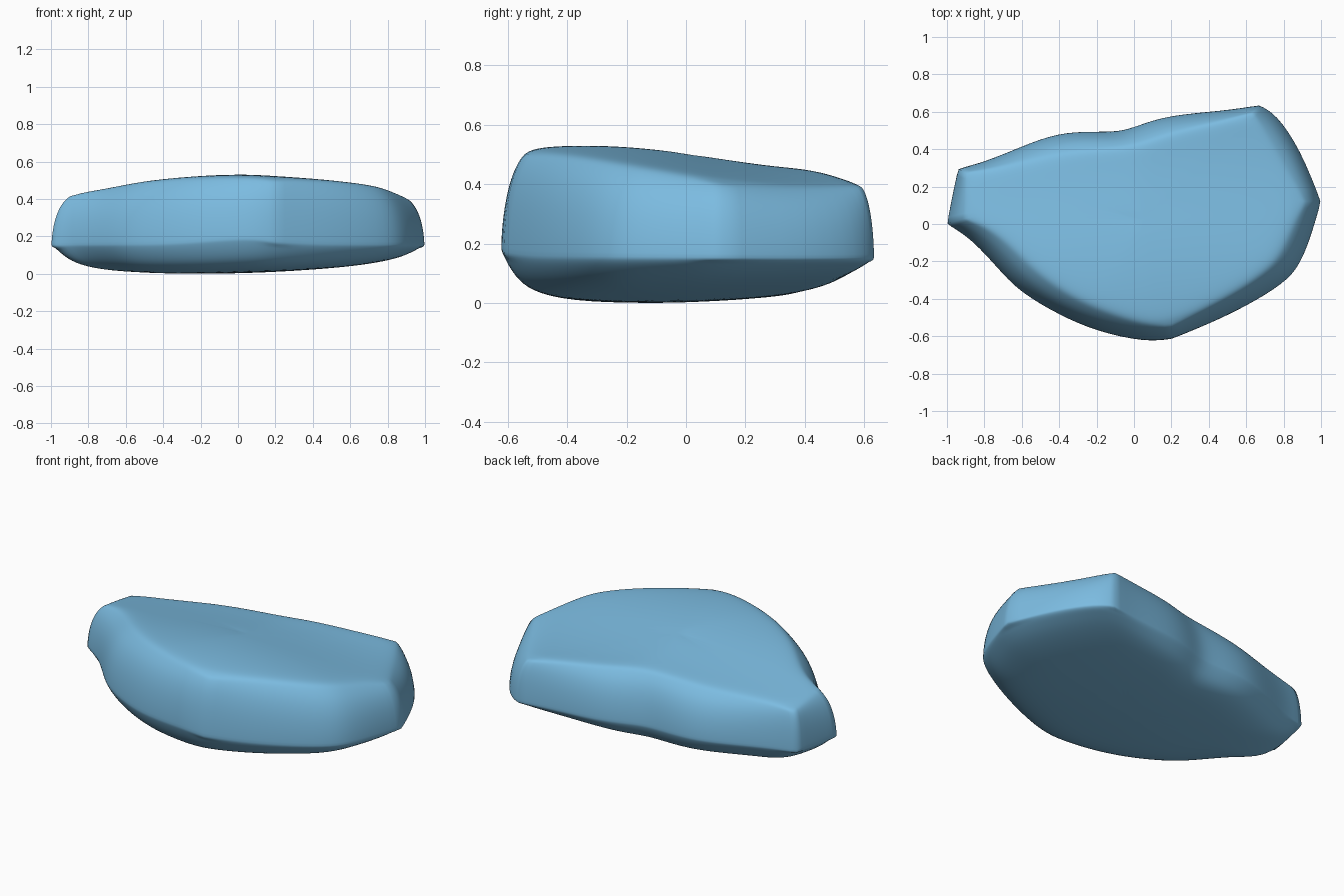
import bpy, bmesh, math
from mathutils import Vector

cube = bpy.data.objects.get("Cube")
if cube:
    bpy.data.objects.remove(cube, do_unlink=True)

# Widest outline of the slab and the matching rim of its top face
OUTLINE = [(-1.0, 0), (-.972, .15), (-.94, .295), (-.79, .335), (-.6, .415), (-.41, .488),
           (-.22, .495), (-.08, .492), (.02, .525), (.18, .582), (.48, .605), (.67, .635),
           (.76, .59), (.89, .4), (1.0, .12), (.955, -.04), (.89, -.22), (.8, -.32),
           (.6, -.44), (.4, -.535), (.2, -.615), (.06, -.632), (-.2, -.575),
           (-.4, -.487), (-.6, -.37), (-.7, -.27), (-.8, -.155), (-.9, -.06)]
RIM = [(-.905, .03), (-.91, .14), (-.905, .275), (-.78, .295), (-.6, .335), (-.4, .385),
       (-.2, .405), (-.06, .415), (.05, .44), (.2, .495), (.45, .55), (.635, .595),
       (.69, .52), (.79, .34), (.915, .12), (.86, .0), (.8, -.14), (.74, -.235),
       (.58, -.35), (.4, -.45), (.2, -.55), (.06, -.545), (-.16, -.475),
       (-.34, -.395), (-.51, -.275), (-.61, -.175), (-.71, -.08), (-.81, -.015)]
OUTLINE = [Vector(p) for p in OUTLINE]
RIM = [Vector(p) for p in RIM]
CENTRE = Vector((.05, .02))
CORNERS = (0, 2, 11, 14, 20)  # upright corners kept crisper


def top_z(p):
    return .492 - .08 * abs(p.x) ** 1.3 - .042 * math.sin(3.7 * (p.y - .075))


def bottom_z(p):
    return .004 + .06 * p.x ** 2 + .025 * p.x + .12 * p.y ** 2 + .03 * p.y


def edge_z(p):
    """Height of the lower edge, raised a little in the middle of the front."""
    bump = .04 * math.exp(-(p.x / .2) ** 2) if p.y < 0 else 0
    return .138 + bump


def scaled(points, s):
    return [CENTRE + (p - CENTRE) * s for p in points]


rings = []
# Rounded underside
for s in (.25, .5, .72):
    rings.append([(p.x, p.y, bottom_z(p)) for p in scaled(OUTLINE, s)])
for s, t in ((.87, .17), (.945, .55), (.99, .97)):
    rings.append([(p.x, p.y, bottom_z(p) * (1 - t) + edge_z(p) * t)
                  for p in scaled(OUTLINE, s)])
edge_ring = len(rings)
# Side wall leaning in to the top rim
for lean, t in ((0, .05), (.03, .25), (.19, .55), (.5, .8), (.88, .95)):
    ring = []
    for a, b in zip(OUTLINE, RIM):
        p = a.lerp(b, lean)
        ring.append((p.x, p.y, edge_z(a) * (1 - t) + (top_z(b) - .01) * t))
    rings.append(ring)
rim_ring = len(rings)
# Gently bowed top
for s, drop in ((.98, .007), (.9, 0), (.7, 0), (.45, 0), (.2, 0)):
    rings.append([(p.x, p.y, top_z(p) - drop) for p in scaled(RIM, s)])

bm = bmesh.new()
loops = [[bm.verts.new(co) for co in ring] for ring in rings]
n = len(OUTLINE)
for low, high in zip(loops, loops[1:]):
    for i in range(n):
        j = (i + 1) % n
        bm.faces.new((low[i], low[j], high[j], high[i]))
for loop, height in ((loops[0], bottom_z), (loops[-1], top_z)):
    mid = bm.verts.new((CENTRE.x, CENTRE.y, height(CENTRE)))
    for i in range(n):
        bm.faces.new((loop[i], loop[(i + 1) % n], mid))
bmesh.ops.recalc_face_normals(bm, faces=bm.faces)

# Partly crease the lower edge and the upright corners
crease = bm.edges.layers.float.new("crease_edge")
for i in range(n):
    bm.edges.get((loops[edge_ring][i], loops[edge_ring][(i + 1) % n]))[crease] = .4
for i in CORNERS:
    for k in range(edge_ring - 1, rim_ring):
        bm.edges.get((loops[k][i], loops[k + 1][i]))[crease] = .6

mesh = bpy.data.meshes.new("stone_slab")
bm.to_mesh(mesh)
bm.free()
mesh.shade_smooth()
slab = bpy.data.objects.new("stone_slab", mesh)
bpy.context.collection.objects.link(slab)
sub = slab.modifiers.new("smooth", "SUBSURF")
sub.levels = sub.render_levels = 2

# Single blue stone colour
blue = bpy.data.materials.new("stone_blue")
blue.use_nodes = True
colour = (.2, .5, .75, 1)
blue.diffuse_color = colour
blue.node_tree.nodes["Principled BSDF"].inputs["Base Color"].default_value = colour
mesh.materials.append(blue)
